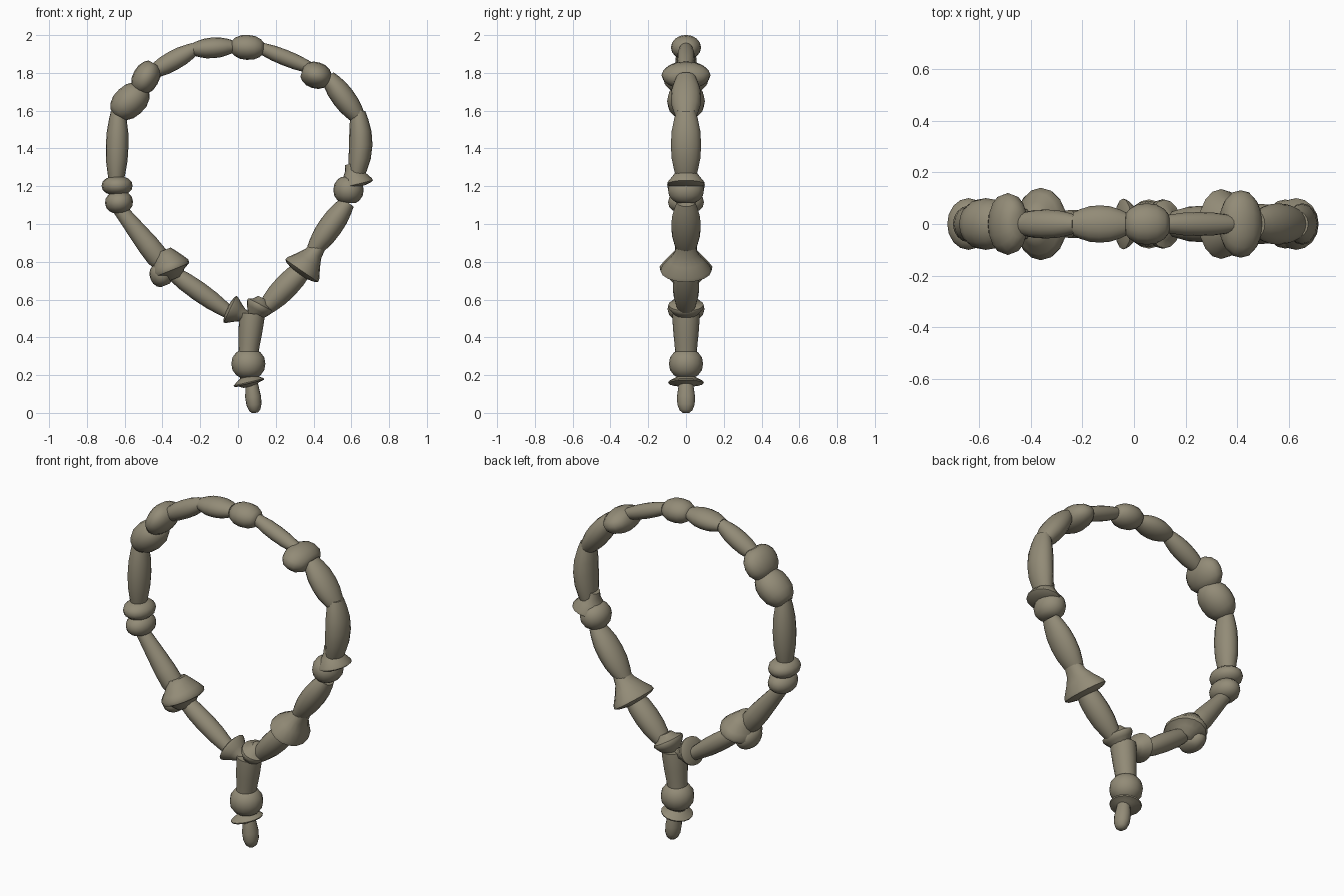
import bpy, bmesh, math
from mathutils import Vector

if "Cube" in bpy.data.objects:
    bpy.data.objects.remove(bpy.data.objects["Cube"])

mat = bpy.data.materials.new("taupe_clay")
mat.diffuse_color = (0.29, 0.26, 0.185, 1)
mat.use_nodes = True
mat.node_tree.nodes["Principled BSDF"].inputs["Base Color"].default_value = mat.diffuse_color
SIDES = 16

# profiles: (position along axis 0..1, radius factor)
BARREL = [(0, .62), (.12, .78), (.3, .95), (.5, 1), (.7, .95), (.88, .78), (1, .62)]
ROUND = [(0, .45), (.1, .72), (.28, .94), (.5, 1), (.72, .94), (.9, .72), (1, .45)]
TAPER = [(0, .6), (.15, .68), (.4, .83), (.65, .97), (.85, 1), (1, .75)]
SAUCER = [(0, .4), (.2, .62), (.42, .85), (.58, 1), (.7, .97), (.8, .65), (1, .42)]
BELL = [(0, .38), (.25, .46), (.5, .68), (.78, .97), (.88, 1), (.94, .85), (1, .45)]
STEM = [(0, 1), (.15, 1), (.5, .93), (.8, .84), (1, .8)]
TIP = [(0, .75), (.2, .85), (.5, 1), (.75, .95), (.92, .7), (1, .35)]


def bead(name, p, q, r, profile, ry=None, bow=0):
    """Lathe a bead from p to q (x, z); r in-plane radius, ry depth radius."""
    ry = ry or r
    p, q = Vector((p[0], 0, p[1])), Vector((q[0], 0, q[1]))
    d = (q - p).normalized()
    side = Vector((-d.z, 0, d.x))
    bm = bmesh.new()
    rings = []
    for t, f in profile:
        c = p.lerp(q, t) + side * bow * math.sin(math.pi * t)
        ring = []
        for k in range(SIDES):
            a = 2 * math.pi * k / SIDES
            ring.append(bm.verts.new(c + side * (r * f * math.cos(a))
                                     + Vector((0, ry * f * math.sin(a), 0))))
        rings.append(ring)
    for a, b in zip(rings, rings[1:]):
        for k in range(SIDES):
            j = (k + 1) % SIDES
            bm.faces.new((a[k], a[j], b[j], b[k]))
    bm.faces.new(rings[0])
    bm.faces.new(rings[-1])
    bmesh.ops.recalc_face_normals(bm, faces=bm.faces[:])
    me = bpy.data.meshes.new(name)
    bm.to_mesh(me)
    bm.free()
    me.materials.append(mat)
    ob = bpy.data.objects.new(name, me)
    bpy.context.collection.objects.link(ob)
    bpy.ops.object.select_all(action='DESELECT')
    ob.select_set(True)
    bpy.context.view_layer.objects.active = ob
    bpy.ops.object.shade_smooth_by_angle(angle=math.radians(50))


# top of the loop
bead("top_round_bead", (-.035, 1.94), (.135, 1.93), .066, ROUND, .08)
bead("top_barrel_bead", (-.235, 1.925), (-.03, 1.94), .055, BARREL, .072)
# left side going down
bead("left_upper_tube", (-.225, 1.93), (-.46, 1.80), .052, BARREL, .056)
bead("left_upper_knot", (-.445, 1.85), (-.53, 1.70), .07, ROUND, .12)
bead("left_upper_round", (-.495, 1.72), (-.65, 1.58), .085, ROUND, .1)
bead("left_long_tube", (-.635, 1.60), (-.645, 1.22), .06, BARREL, .07)
bead("left_wide_ring", (-.64, 1.25), (-.64, 1.155), .082, ROUND, .1)
bead("left_small_ring", (-.635, 1.17), (-.625, 1.06), .074, ROUND, .095)
bead("left_lower_tube", (-.635, 1.09), (-.39, .78), .06, TAPER)
bead("left_collar", (-.43, .785), (-.385, .675), .06, ROUND, .09)
bead("left_saucer", (-.395, .86), (-.335, .71), .105, SAUCER, .14)
bead("left_bottom_tube", (-.38, .765), (-.04, .525), .052, BARREL, .055)
bead("left_bottom_cone", (.05, .505), (-.055, .555), .078, BELL, .098)
# right side going down
bead("right_upper_tube", (.10, 1.94), (.40, 1.82), .042, BARREL, .046)
bead("right_upper_knot", (.34, 1.81), (.485, 1.765), .07, ROUND, .13)
bead("right_shoulder_bead", (.475, 1.78), (.64, 1.56), .062, BARREL, .08)
bead("right_long_tube", (.635, 1.60), (.625, 1.24), .062, BARREL, .08, .02)
bead("right_bell", (.60, 1.32), (.63, 1.195), .09, BELL, .1)
bead("right_small_ring", (.585, 1.25), (.585, 1.11), .08, ROUND, .095)
bead("right_lower_tube", (.40, .86), (.58, 1.115), .064, BARREL, .078)
bead("right_lower_bell", (.425, .88), (.325, .735), .105, BELL, .135)
bead("right_bottom_tube", (.14, .55), (.37, .79), .065, BARREL, .07)
bead("right_bottom_saucer", (.08, .50), (.135, .605), .074, SAUCER, .096)
# hanging pendant
bead("pendant_stem", (.075, .525), (.055, .32), .067, STEM, .072)
bead("pendant_ball", (.055, .335), (.055, .185), .09, ROUND)
bead("pendant_neck", (.058, .21), (.06, .15), .05, STEM)
bead("pendant_disc", (.05, .195), (.063, .14), .083, SAUCER, .095)
bead("pendant_tip", (.07, .17), (.09, .0), .042, TIP, .048)
